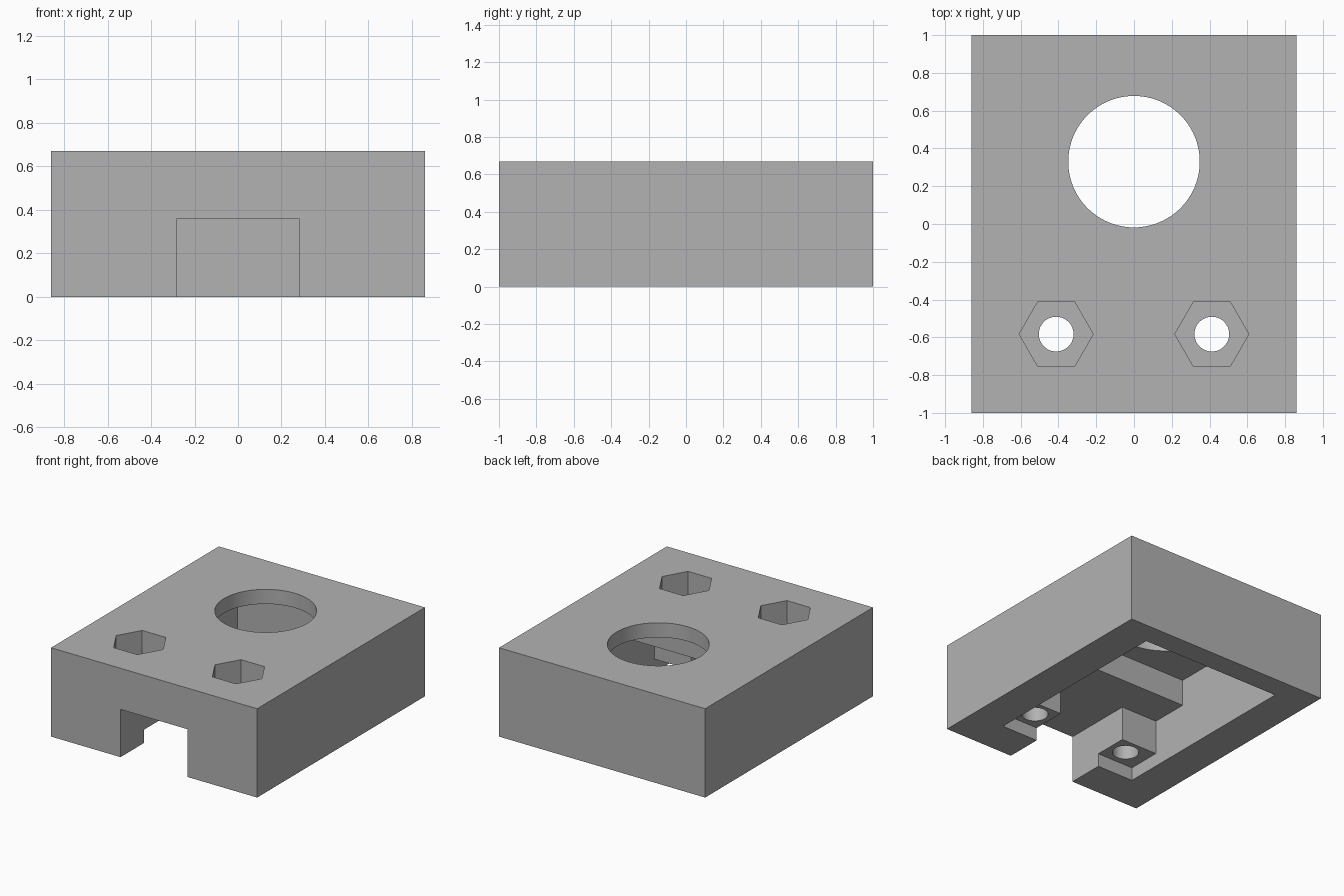
import bpy
import bmesh
from math import cos, sin, tau

old = bpy.data.objects.get("Cube")
if old:
    bpy.data.objects.remove(old, do_unlink=True)

grey = bpy.data.materials.new("plain_grey")
grey.use_nodes = True
colour = (0.448, 0.448, 0.448, 1)
grey.diffuse_color = colour
grey.node_tree.nodes["Principled BSDF"].inputs["Base Color"].default_value = colour


def prism(name, outline, bottom, top):
    """Upright solid with the given xy outline (counter-clockwise)."""
    bm = bmesh.new()
    base = bm.faces.new([bm.verts.new((x, y, bottom)) for x, y in outline])
    up = bmesh.ops.extrude_face_region(bm, geom=[base])["geom"]
    bmesh.ops.translate(bm, vec=(0, 0, top - bottom),
                        verts=[v for v in up if isinstance(v, bmesh.types.BMVert)])
    bmesh.ops.recalc_face_normals(bm, faces=bm.faces)
    mesh = bpy.data.meshes.new(name)
    bm.to_mesh(mesh)
    bm.free()
    mesh.materials.append(grey)
    obj = bpy.data.objects.new(name, mesh)
    bpy.context.collection.objects.link(obj)
    return obj


def rect(half, front, back):
    return [(-half, front), (half, front), (half, back), (-half, back)]


def ring(x, y, radius, sides):
    return [(x + radius * cos(tau * i / sides), y + radius * sin(tau * i / sides))
            for i in range(sides)]


def cut(target, cutter):
    """Subtract the cutter for good and remove it."""
    cutter.hide_render = True
    mod = target.modifiers.new(cutter.name, 'BOOLEAN')
    mod.operation = 'DIFFERENCE'
    mod.solver = 'EXACT'
    mod.object = cutter
    bpy.context.view_layer.objects.active = target
    bpy.ops.object.modifier_apply(modifier=mod.name)
    bpy.data.objects.remove(cutter, do_unlink=True)


# Main body
half_width, slot, inner = 0.86, 0.28, 0.585
shelf_y, step_y = -0.46, -0.17
body = prism("mount_block", rect(half_width, -1, 1), 0, 0.67)

# Front slot that widens into the underside pocket
tee = [(-slot, -1.2), (slot, -1.2), (slot, shelf_y), (inner, shelf_y),
       (inner, 0.83), (-inner, 0.83), (-inner, shelf_y), (-slot, shelf_y)]
cut(body, prism("slot_cutter", tee, -0.2, 0.36))

# Deep rear pocket, and shallow shelves beside the slot
cut(body, prism("pocket_cutter", rect(inner, step_y, 0.83), -0.2, 0.56))
cut(body, prism("shelf_cutter", rect(inner, -0.72, shelf_y + 0.1), -0.2, 0.10))

# Large round opening in the top
cut(body, prism("opening_cutter", ring(0, 0.33, 0.348, 96), 0.45, 0.8))

# Bolt holes with hexagonal nut recesses
for side in (-1, 1):
    x, y = side * 0.412, -0.583
    cut(body, prism("nut_cutter", ring(x, y, 0.196, 6), 0.42, 0.8))
    cut(body, prism("bolt_cutter", ring(x, y, 0.092, 48), -0.2, 0.6))

# Smooth round walls, sharp edges
bpy.ops.object.select_all(action='DESELECT')
body.select_set(True)
bpy.context.view_layer.objects.active = body
bpy.ops.object.shade_smooth_by_angle(angle=0.5)
